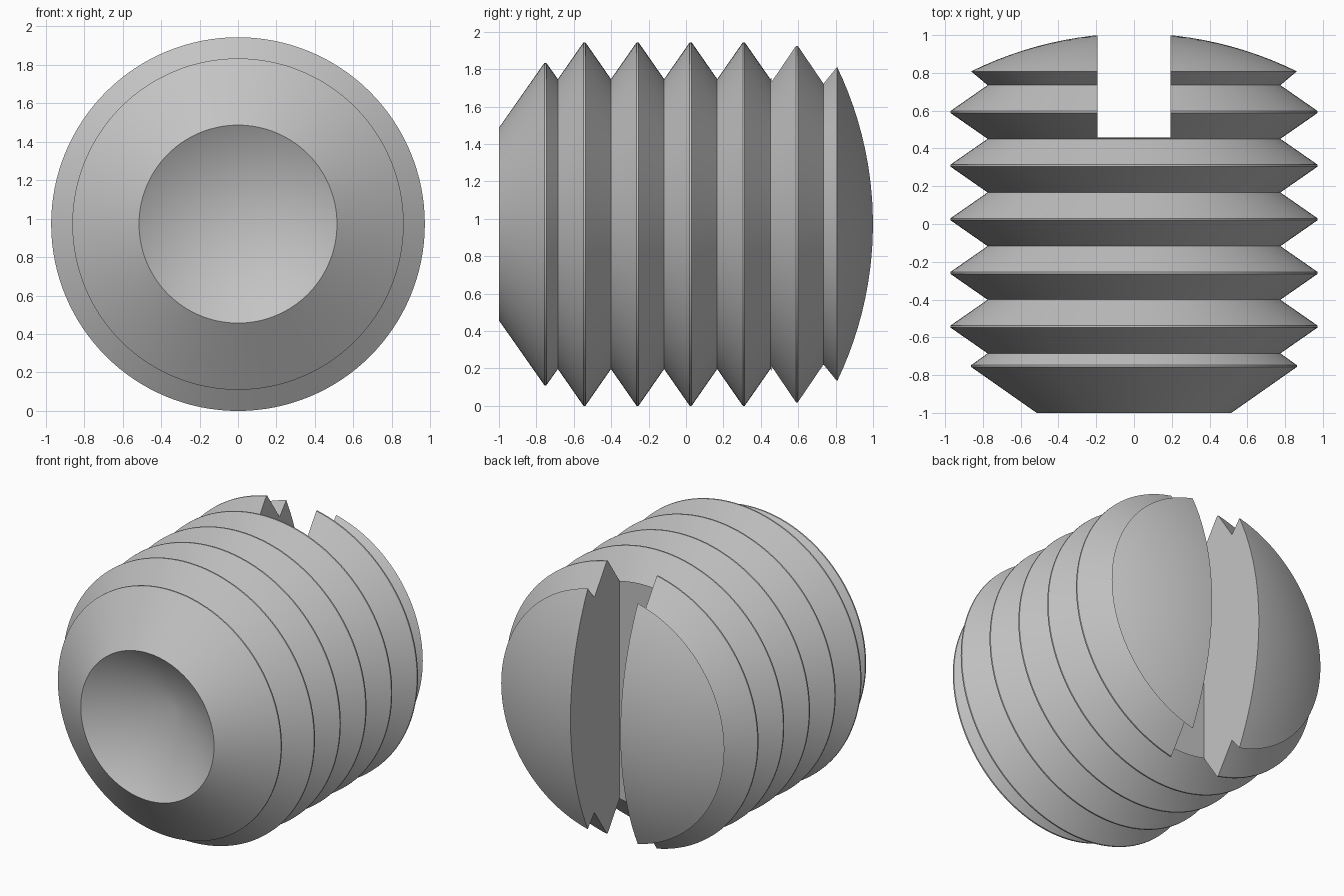
import bpy, bmesh, math
from mathutils import Matrix, Vector

if "Cube" in bpy.data.objects:
    bpy.data.objects.remove(bpy.data.objects["Cube"])

SEG = 128
CREST, ROOT, CENTRE_Z = 0.972, 0.775, 0.972

steel = bpy.data.materials.new("grey_steel")
steel.diffuse_color = (0.55, 0.55, 0.55, 1)
steel.use_nodes = True
steel.node_tree.nodes["Principled BSDF"].inputs["Base Color"].default_value = steel.diffuse_color

# Half profile as (radius, y): cup point, chamfer, threads, domed end
profile = [(0, -0.69), (0.515, -1.0), (0.862, -0.757), (0.862, -0.747), (ROOT, -0.685)]
for i in range(5):
    crest_y = -0.543 + 0.284 * i
    profile += [(CREST, crest_y - 0.005), (CREST, crest_y + 0.005),
                (ROOT, crest_y + 0.142)]
dome_r, rim, apex = 1.95, 0.862, 1.009
a_max = math.asin(rim / dome_r)
for i in range(13):
    a = a_max * (1 - i / 12)
    profile.append((dome_r * math.sin(a), apex - dome_r * (1 - math.cos(a))))

# Threaded body: profile revolved about the long axis
bm = bmesh.new()
verts = [bm.verts.new((r, y, 0)) for r, y in profile]
edges = [bm.edges.new(pair) for pair in zip(verts, verts[1:])]
bmesh.ops.spin(bm, geom=verts + edges, cent=(0, 0, 0), axis=(0, 1, 0),
               angle=math.tau, steps=SEG, use_duplicate=False)
bmesh.ops.remove_doubles(bm, verts=bm.verts, dist=1e-4)
bmesh.ops.recalc_face_normals(bm, faces=bm.faces)
bmesh.ops.translate(bm, verts=bm.verts, vec=(0, 0, CENTRE_Z))
mesh = bpy.data.meshes.new("threaded_body")
bm.to_mesh(mesh)
bm.free()
mesh.materials.append(steel)
body = bpy.data.objects.new("threaded_body", mesh)
bpy.context.collection.objects.link(body)

# Driver slot cutter across the domed end
bm = bmesh.new()
bmesh.ops.create_cube(bm, size=1, matrix=Matrix.Translation(Vector((0, 0.957, CENTRE_Z)))
                      @ Matrix.Diagonal((0.386, 1.0, 3.0, 1.0)))
mesh = bpy.data.meshes.new("slot_cutter")
bm.to_mesh(mesh)
bm.free()
mesh.materials.append(steel)
cutter = bpy.data.objects.new("slot_cutter", mesh)
bpy.context.collection.objects.link(cutter)
cutter.hide_render = True

cut = body.modifiers.new("slot", 'BOOLEAN')
cut.operation = 'DIFFERENCE'
cut.solver = 'EXACT'
cut.object = cutter
bpy.context.view_layer.objects.active = body
body.select_set(True)
bpy.ops.object.modifier_apply(modifier="slot")
bpy.data.objects.remove(cutter)

# Smooth round faces, sharp thread edges
bpy.ops.object.shade_smooth_by_angle(angle=math.radians(25))
